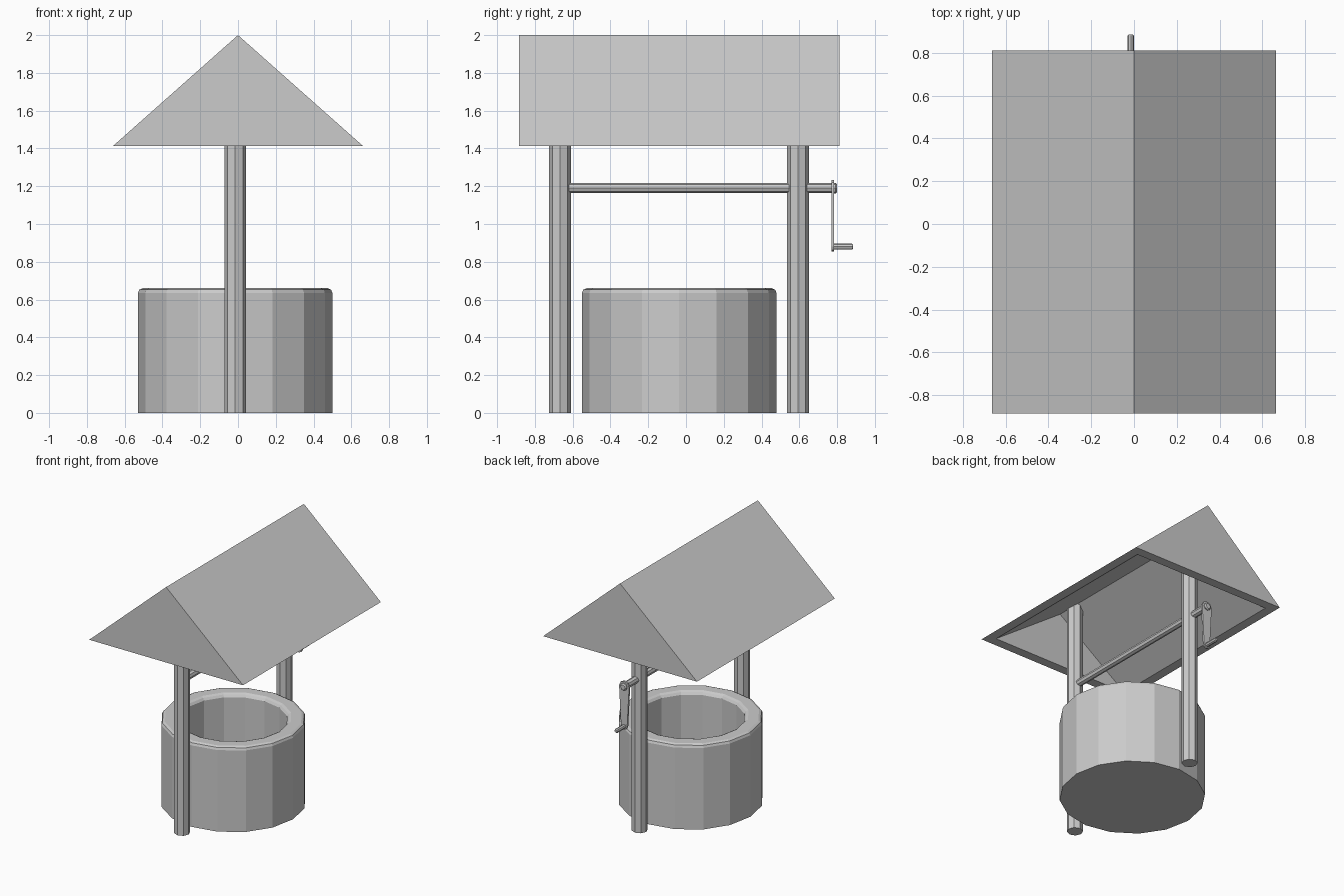
import bpy, math

if "Cube" in bpy.data.objects:
    bpy.data.objects.remove(bpy.data.objects["Cube"])

CX, CY = -0.015, -0.036   # axis of the well and posts


def mesh_object(name, verts, faces):
    me = bpy.data.meshes.new(name)
    me.from_pydata(verts, [], faces)
    me.update()
    ob = bpy.data.objects.new(name, me)
    bpy.context.collection.objects.link(ob)
    return ob


def lathe(name, profile, sides, origin, axis='Z'):
    """Spin (radius, height) points; first and last rings are capped."""
    verts, faces = [], []
    for r, h in profile:
        for i in range(sides):
            a = 2 * math.pi * i / sides
            c, s = r * math.cos(a), r * math.sin(a)
            p = (c, s, h) if axis == 'Z' else (-c, h, s)
            verts.append(tuple(o + q for o, q in zip(origin, p)))
    for k in range(len(profile) - 1):
        for i in range(sides):
            j = (i + 1) % sides
            faces.append((k * sides + i, k * sides + j,
                          (k + 1) * sides + j, (k + 1) * sides + i))
    faces.append(tuple(reversed(range(sides))))
    faces.append(tuple(range((len(profile) - 1) * sides, len(profile) * sides)))
    return mesh_object(name, verts, faces)


# Well wall: hollow 16-sided ring with softened rim and a floor
lathe("well_wall",
      [(0.515, 0), (0.515, 0.635), (0.508, 0.652), (0.49, 0.66),
       (0.415, 0.66), (0.397, 0.652), (0.385, 0.635), (0.385, 0.06)],
      16, (CX, CY, 0))

# Posts
for name, y in (("front_post", -0.667), ("back_post", 0.593)):
    lathe(name, [(0.057, 0), (0.057, 1.85)], 8, (CX, y, 0))

# Roof: gabled prism with a hollow underside
def prism(half, apex, y0, y1):
    return [(x, y, z) for y in (y0, y1)
            for x, z in ((-half, 1.412), (half, 1.412), (0, apex))]

outer = prism(0.663, 2.0, -0.885, 0.812)
inner = prism(0.59, 1.83, -0.812, 0.74)
shell = [(0, 1, 2), (3, 5, 4), (1, 4, 5, 2), (0, 2, 5, 3)]
faces = shell + [tuple(i + 6 for i in reversed(f)) for f in shell]
loop = (0, 3, 4, 1)
for a, b in zip(loop, loop[1:] + loop[:1]):
    faces.append((a, b, b + 6, a + 6))
mesh_object("roof", outer + inner, faces)

# Axle running through both posts, with an end cap
lathe("axle", [(0.027, -0.667), (0.027, 0.775)], 8, (CX, 0, 1.19), 'Y')
lathe("axle_cap", [(0.024, 0.765), (0.028, 0.772), (0.028, 0.792), (0.02, 0.80)],
      8, (CX, 0, 1.19), 'Y')

# Crank arm: flat tapered bar with rounded ends
outline = []
for zc, r, start in ((1.19, 0.043, 0), (0.88, 0.026, math.pi)):
    for i in range(5):
        a = start + math.pi * i / 4
        outline.append((CX - r * math.cos(a), zc + r * math.sin(a)))
n = len(outline)
verts = [(x, y, z) for y in (0.77, 0.784) for x, z in outline]
faces = [tuple(reversed(range(n))), tuple(range(n, 2 * n))]
faces += [(i, (i + 1) % n, n + (i + 1) % n, n + i) for i in range(n)]
mesh_object("crank_arm", verts, faces)

# Crank handle
lathe("crank_handle", [(0.016, 0.775), (0.016, 0.878), (0.011, 0.885)],
      8, (CX, 0, 0.88), 'Y')
